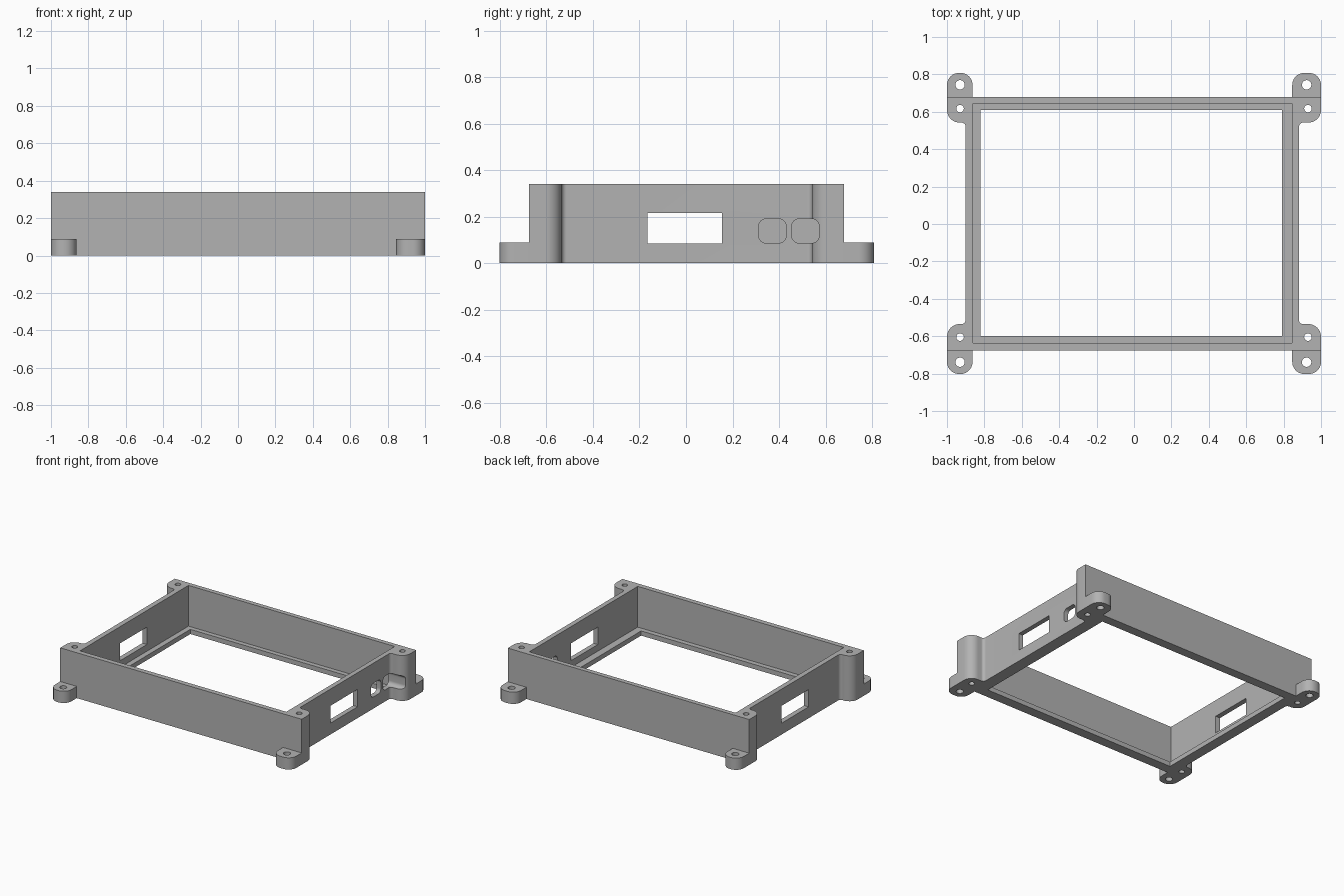
import bpy, bmesh
from math import sin, cos, pi, radians
from mathutils import Vector

if "Cube" in bpy.data.objects:
    bpy.data.objects.remove(bpy.data.objects["Cube"])

grey = bpy.data.materials.new("plastic grey")
grey.use_nodes = True
colour = (0.45, 0.45, 0.45, 1)
grey.diffuse_color = colour
grey.node_tree.nodes["Principled BSDF"].inputs["Base Color"].default_value = colour


def arc(a, b, c, steps=10):
    """Quarter arc from a to b around c."""
    a, b, c = Vector(a), Vector(b), Vector(c)
    turns = [pi / 2 * i / steps for i in range(steps + 1)]
    return [c + (a - c) * cos(t) + (b - c) * sin(t) for t in turns]


def rounded(x0, x1, y0, y1, r):
    """Rounded rectangle outline."""
    return (arc((x1, y0 + r), (x1 - r, y0), (x1 - r, y0 + r))
            + arc((x0 + r, y0), (x0, y0 + r), (x0 + r, y0 + r))
            + arc((x0, y1 - r), (x0 + r, y1), (x0 + r, y1 - r))
            + arc((x1 - r, y1), (x1, y1 - r), (x1 - r, y1 - r)))


def rect(x0, x1, y0, y1):
    return [(x0, y0), (x1, y0), (x1, y1), (x0, y1)]


def circle(x, y, r, n=32):
    return [(x + r * cos(2 * pi * i / n), y + r * sin(2 * pi * i / n)) for i in range(n)]


def prism(name, outline, low, high, along_x=False):
    """Extrude an outline along z, or a (y, z) outline along x."""
    bm = bmesh.new()
    put = (lambda p: (low, p[0], p[1])) if along_x else (lambda p: (p[0], p[1], low))
    face = bm.faces.new([bm.verts.new(put(p)) for p in outline])
    moved = bmesh.ops.extrude_face_region(bm, geom=[face])["geom"]
    step = Vector((high - low, 0, 0) if along_x else (0, 0, high - low))
    bmesh.ops.translate(bm, vec=step, verts=[v for v in moved if isinstance(v, bmesh.types.BMVert)])
    bmesh.ops.remove_doubles(bm, verts=bm.verts, dist=0.0001)
    bmesh.ops.recalc_face_normals(bm, faces=bm.faces)
    mesh = bpy.data.meshes.new(name)
    bm.to_mesh(mesh)
    bm.free()
    mesh.materials.append(grey)
    ob = bpy.data.objects.new(name, mesh)
    bpy.context.collection.objects.link(ob)
    return ob


def carve(ob, cutters):
    """Cut each helper out of the part, then shade it."""
    for cutter in cutters:
        cutter.hide_render = True
        mod = ob.modifiers.new("cut", "BOOLEAN")
        mod.operation, mod.solver, mod.object = "DIFFERENCE", "EXACT", cutter
    graph = bpy.context.evaluated_depsgraph_get()
    mesh = bpy.data.meshes.new_from_object(ob.evaluated_get(graph))
    ob.modifiers.clear()
    ob.data = mesh
    for cutter in cutters:
        bpy.data.objects.remove(cutter)
    mesh.polygons.foreach_set("use_smooth", [True] * len(mesh.polygons))
    mesh.set_sharp_from_angle(angle=radians(30))


HEIGHT, RIM, TAB = 0.34, 0.035, 0.088
FRONT, BACK = -0.675, 0.68
LEFT, RIGHT = 0.882, -0.90      # outer faces of the side walls


def post(sx, sy):
    """Outline from a frame corner, round its screw post, to the side wall."""
    wall = LEFT if sx > 0 else RIGHT
    end, start = (BACK, 0.542) if sy > 0 else (FRONT, -0.535)
    r, f = 0.068, 0.022
    inner = sx * (1 - r)
    pts = [Vector((sx, end))]
    pts += arc((sx, start + sy * r), (inner, start), (inner, start + sy * r))
    pts += arc((wall + sx * f, start), (wall, start - sy * f), (wall + sx * f, start - sy * f))
    return pts


# Frame with a screw post in every corner
outline = post(1, -1) + post(1, 1)[::-1] + post(-1, 1) + post(-1, -1)[::-1]
frame = prism("frame", outline, 0, HEIGHT)

# Cavity, opening inside the rim, side windows and the two left ports
cutters = [
    prism("cavity_cutter", rect(-0.862, 0.846, -0.637, 0.645), RIM, 1),
    prism("opening_cutter", rect(-0.822, 0.792, -0.6, 0.61), -1, 1),
    prism("window_cutter", rect(-0.165, 0.155, 0.085, 0.215), -1.2, 1.2, True),
    prism("port_cutter", rounded(0.313, 0.43, 0.087, 0.19, 0.03), 0.82, 1.2, True),
    prism("port_cutter", rounded(0.455, 0.572, 0.087, 0.19, 0.03), 0.82, 1.2, True),
]
for x in (-0.93, 0.93):
    for y in (-0.605, 0.617):
        cutters.append(prism("screw_cutter", circle(x, y, 0.02), -1, 1))
carve(frame, cutters)

# Low mounting tabs on the front and back
for side, x0, x1 in (("right", -1, -0.863), ("left", 0.846, 1)):
    for place, sy, wall, tip in (("front", -1, FRONT, -0.802), ("back", 1, BACK, 0.808)):
        r = 0.065
        base = tip - sy * r
        shape = [Vector((x0, wall))]
        shape += arc((x0, base), (x0 + r, tip), (x0 + r, base))
        shape += arc((x1 - r, tip), (x1, base), (x1 - r, base))
        shape += [Vector((x1, wall))]
        tab = prism(f"{place}_{side}_tab", shape, 0, TAB)
        hole = circle(-0.93 if x0 < 0 else 0.923, wall + sy * 0.064, 0.025)
        carve(tab, [prism("tab_hole_cutter", hole, -1, 1)])
